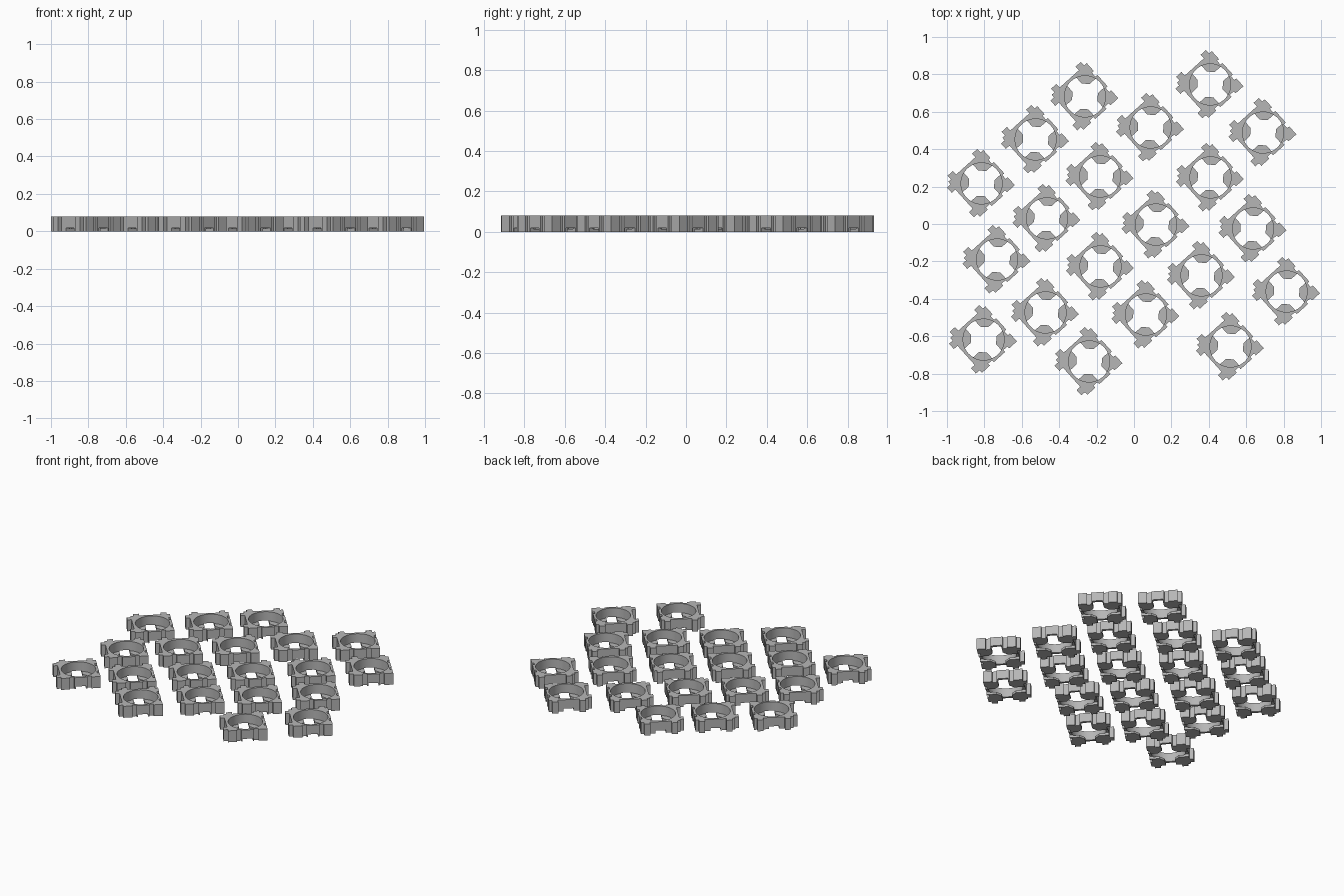
import bpy, bmesh, math

if "Cube" in bpy.data.objects:
    bpy.data.objects.remove(bpy.data.objects["Cube"])

HEIGHT = 0.08      # tile height
HALF = 0.126       # half side of the square body
FLOOR = 0.015      # thickness of the corner ledges
HOLE_R = 0.11
TURN = math.radians(42)

grey = bpy.data.materials.new("plain grey")
grey.diffuse_color = (0.47, 0.47, 0.47, 1)
grey.use_nodes = True
grey.node_tree.nodes["Principled BSDF"].inputs["Base Color"].default_value = grey.diffuse_color


def prism(name, points, z0, z1):
    """Extrude a flat outline between two heights."""
    bm = bmesh.new()
    face = bm.faces.new([bm.verts.new((x, y, z0)) for x, y in points])
    top = bmesh.ops.extrude_face_region(bm, geom=[face])["geom"]
    for v in top:
        if isinstance(v, bmesh.types.BMVert):
            v.co.z = z1
    bmesh.ops.recalc_face_normals(bm, faces=bm.faces)
    mesh = bpy.data.meshes.new(name)
    bm.to_mesh(mesh)
    bm.free()
    obj = bpy.data.objects.new(name, mesh)
    bpy.context.collection.objects.link(obj)
    return obj


def edge(centre, half, depth):
    """One side running left to right with two tabs (+) or slots (-)."""
    pts = [(-HALF, 0)]
    for c in (-centre, centre):
        pts += [(c - half, 0), (c - half, depth), (c + half, depth), (c + half, 0)]
    return pts


# Body outline: tabs on two neighbouring sides, slots on the other two
tabs = edge(0.088, 0.019, 0.026)
slots = edge(0.055, 0.014, -0.014)
outline = []
for k, side in enumerate((tabs, slots, slots, tabs)):
    a = -k * math.pi / 2
    for x, y in side:
        y += HALF
        outline.append((x * math.cos(a) - y * math.sin(a),
                        x * math.sin(a) + y * math.cos(a)))
tile = prism("socket_tile", outline, 0, HEIGHT)
tile.data.materials.append(grey)

# Round socket, open at the top
circle = [(HOLE_R * math.cos(2 * math.pi * i / 48),
           HOLE_R * math.sin(2 * math.pi * i / 48)) for i in range(48)]
socket = prism("socket_cutter", circle, FLOOR, HEIGHT + 0.05)

# Cross-shaped opening underneath, leaving four corner ledges
W, C, L = 0.033, 0.096, 0.2
cross = []
for k in range(4):
    a = k * math.pi / 2
    for x, y in ((L, W), (C - W, W), (W, C - W), (W, L)):
        cross.append((x * math.cos(a) - y * math.sin(a),
                      x * math.sin(a) + y * math.cos(a)))
channel = prism("channel_cutter", cross, -0.02, FLOOR + 0.003)

for cutter in (socket, channel):
    cutter.hide_render = True
    mod = tile.modifiers.new("cut", "BOOLEAN")
    mod.operation = "DIFFERENCE"
    mod.solver = "EXACT"
    mod.object = cutter

# Bake the cuts and drop the cutters
bpy.context.view_layer.update()
deps = bpy.context.evaluated_depsgraph_get()
baked = bpy.data.meshes.new_from_object(tile.evaluated_get(deps))
tile.modifiers.clear()
tile.data = baked
for cutter in (socket, channel):
    bpy.data.objects.remove(cutter)

bpy.ops.object.select_all(action="DESELECT")
tile.select_set(True)
bpy.context.view_layer.objects.active = tile
bpy.ops.object.shade_smooth_by_angle(angle=math.radians(30))

# Scattered tiles, all turned alike
places = [(-0.818, 0.217), (-0.529, 0.452), (-0.265, 0.682), (0.086, 0.516),
          (0.404, 0.746), (0.687, 0.489), (-0.184, 0.254), (0.406, 0.249),
          (-0.468, 0.030), (0.115, -0.003), (0.634, -0.024), (-0.735, -0.190),
          (-0.182, -0.227), (0.358, -0.275), (0.813, -0.361), (-0.476, -0.473),
          (0.061, -0.484), (-0.807, -0.618), (-0.243, -0.735), (0.513, -0.655)]
for i, (x, y) in enumerate(places):
    obj = tile
    if i:
        obj = bpy.data.objects.new("socket_tile", tile.data)
        bpy.context.collection.objects.link(obj)
    obj.location = (x + 0.003, y, 0)
    obj.rotation_euler.z = TURN
